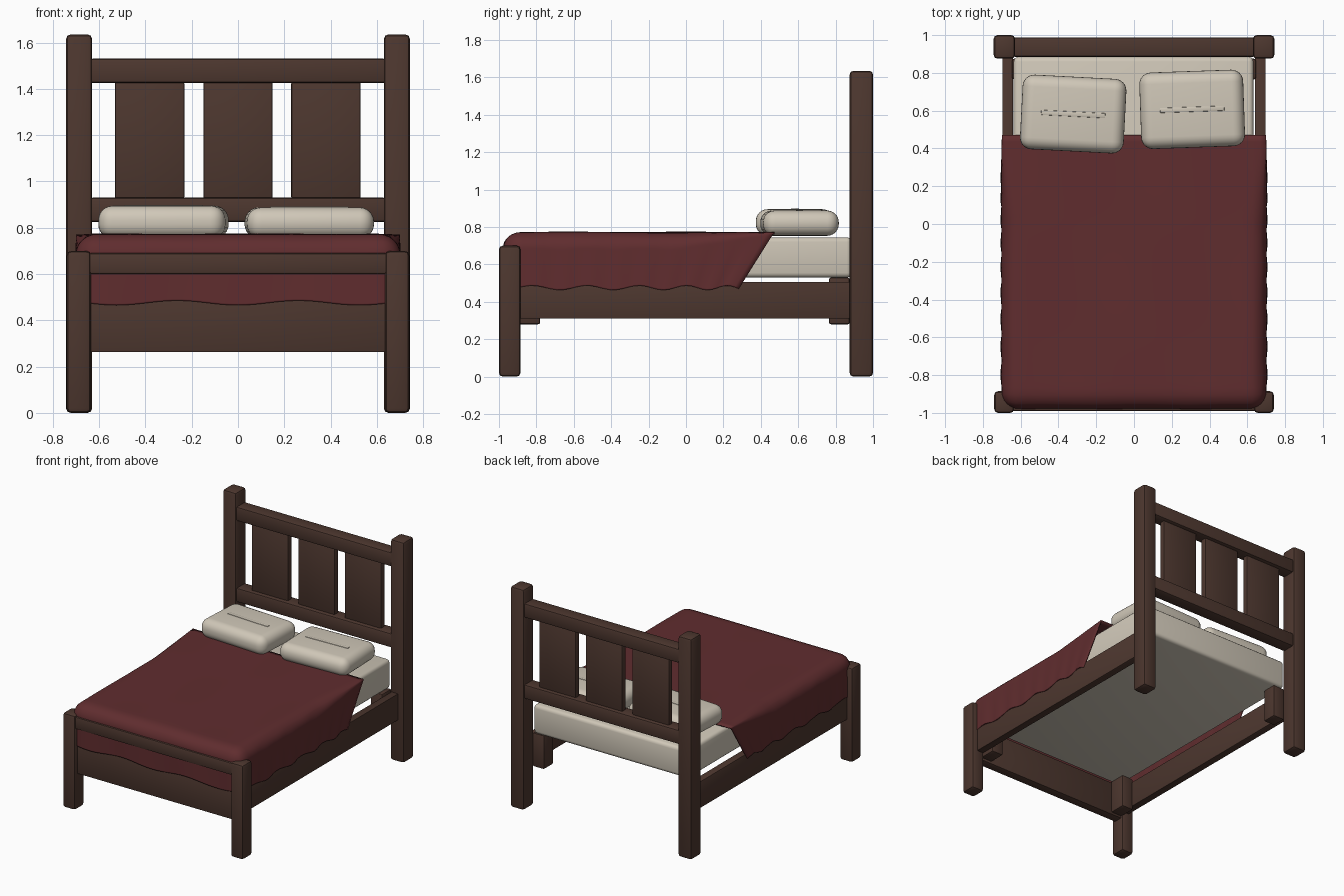
import bpy, bmesh, math
from mathutils import Vector, Matrix

if "Cube" in bpy.data.objects:
    bpy.data.objects.remove(bpy.data.objects["Cube"], do_unlink=True)


def material(name, rgb):
    m = bpy.data.materials.new(name)
    m.use_nodes = True
    m.diffuse_color = (*rgb, 1)
    m.node_tree.nodes["Principled BSDF"].inputs["Base Color"].default_value = (*rgb, 1)
    return m


wood = material("dark wood", (0.074, 0.038, 0.028))
linen = material("cream linen", (0.63, 0.575, 0.48))
wool = material("red wool", (0.117, 0.026, 0.028))


def finish(name, bm, mat, angle=40):
    mesh = bpy.data.meshes.new(name)
    bmesh.ops.recalc_face_normals(bm, faces=bm.faces[:])
    bm.to_mesh(mesh)
    bm.free()
    mesh.materials.append(mat)
    ob = bpy.data.objects.new(name, mesh)
    bpy.context.collection.objects.link(ob)
    bpy.ops.object.select_all(action='DESELECT')
    ob.select_set(True)
    bpy.context.view_layer.objects.active = ob
    bpy.ops.object.shade_smooth_by_angle(angle=math.radians(angle))
    return ob


def box(name, xs, ys, zs, mat=wood, bevel=0.01, segments=2):
    """Bevelled block spanning the given ranges."""
    bm = bmesh.new()
    bmesh.ops.create_cube(bm, size=1)
    spans = (xs, ys, zs)
    for v in bm.verts:
        v.co = Vector([(a + b) / 2 + c * (b - a) for (a, b), c in zip(spans, v.co)])
    bmesh.ops.bevel(bm, geom=bm.edges[:], offset=bevel, segments=segments,
                    profile=0.5, affect='EDGES')
    return finish(name, bm, mat)


# Posts, side rails and corner blocks, one set per side
for side, s in (("left", 1), ("right", -1)):
    def span(a, b):
        return sorted((s * a, s * b))
    box(f"{side}_head_post", span(0.63, 0.743), (0.875, 1.0), (0, 1.635), bevel=0.02)
    box(f"{side}_foot_post", span(0.635, 0.74), (-1.0, -0.885), (0, 0.70), bevel=0.02)
    box(f"{side}_side_rail", span(0.64, 0.697), (-0.9, 0.89), (0.31, 0.507), bevel=0.006)
    box(f"{side}_head_block", span(0.55, 0.645), (0.765, 0.875), (0.28, 0.53))
    box(f"{side}_foot_block", span(0.55, 0.645), (-0.92, -0.78), (0.28, 0.53))

# Headboard
box("headboard_top_rail", (-0.64, 0.64), (0.885, 0.988), (1.425, 1.53), bevel=0.012)
box("headboard_lower_rail", (-0.64, 0.64), (0.885, 0.988), (0.825, 0.93), bevel=0.012)
for name, x in (("right", -0.382), ("middle", 0), ("left", 0.38)):
    box(f"headboard_{name}_panel", (x - 0.15, x + 0.15), (0.915, 0.96), (0.925, 1.43), bevel=0.008)

# Footboard
box("footboard_top_rail", (-0.645, 0.645), (-0.99, -0.93), (0.60, 0.69))
box("footboard_lower_board", (-0.645, 0.645), (-0.968, -0.90), (0.262, 0.52), bevel=0.006)

# Mattress
box("mattress", (-0.637, 0.632), (-0.92, 0.885), (0.53, 0.745), linen, bevel=0.025, segments=3)


# Pillows, each with a low seam fold on top
def pillow(name, x, y, turn, width, depth, top):
    place = Matrix.Translation((x, y, 0)) @ Matrix.Rotation(math.radians(turn), 4, 'Z')
    w, d = width / 2, depth / 2
    parts = [
        box(name, (-w, w), (-d, d), (0.753, top), linen, bevel=0.062, segments=6),
        box(name + "_seam", (-0.17, 0.17), (-0.013, 0.013), (top - 0.02, top + 0.004),
            linen, bevel=0.003),
    ]
    for ob in parts:
        ob.data.transform(place)


pillow("right_pillow", -0.322, 0.582, -3, 0.55, 0.395, 0.895)
pillow("left_pillow", 0.308, 0.607, 2, 0.55, 0.405, 0.888)


# Blanket: a rounded open shell with slanted head edge and wavy hem
HALF, FOOT, HEAD, HEM, TOP = 0.70, -0.978, 0.472, 0.475, 0.772
bm = bmesh.new()
bmesh.ops.create_cube(bm, size=1)
bmesh.ops.subdivide_edges(bm, edges=bm.edges[:], cuts=39, use_grid_fill=True)
open_faces = [f for f in bm.faces
              if f.calc_center_median().z < -0.499 or f.calc_center_median().y > 0.499]
bmesh.ops.delete(bm, geom=open_faces, context='FACES')
for v in bm.verts:
    x = v.co.x * 2 * HALF
    t = v.co.y + 0.5
    h = v.co.z + 0.5
    y = FOOT + t * (HEAD - FOOT)
    z = HEM + h * (TOP - HEM)
    # corners are soft at the foot and nearly square at the head
    r = 0.085 * min(1, (1 - t) * 3) + 0.004
    core = Vector((max(-HALF + r, min(HALF - r, x)), max(FOOT + r, y), min(TOP - r, z)))
    off = Vector((x, y, z)) - core
    p = core + off.normalized() * r if off.length > 1e-6 else core
    # head edge leans back towards the foot as it drops
    p.y -= 0.19 * (1 - h) * t ** 3
    # gentle folds, strongest at the hem
    drop = 1 - h
    if abs(v.co.x) > 0.499:
        p.z += 0.012 * drop * math.sin(21 * y)
        p.x += math.copysign(0.007 * drop * math.sin(21 * y + 2.6), x)
    elif t < 0.001:
        p.z -= 0.01 * drop * math.cos(12 * x)
        p.y += 0.003 * drop * math.sin(14 * x)
    else:
        p.z += 0.003 * math.sin(9 * x + 2 * y) * math.cos(5 * y)
    v.co = p
blanket = finish("blanket", bm, wool, 60)
thick = blanket.modifiers.new("thickness", 'SOLIDIFY')
thick.thickness = 0.01
thick.offset = -1
